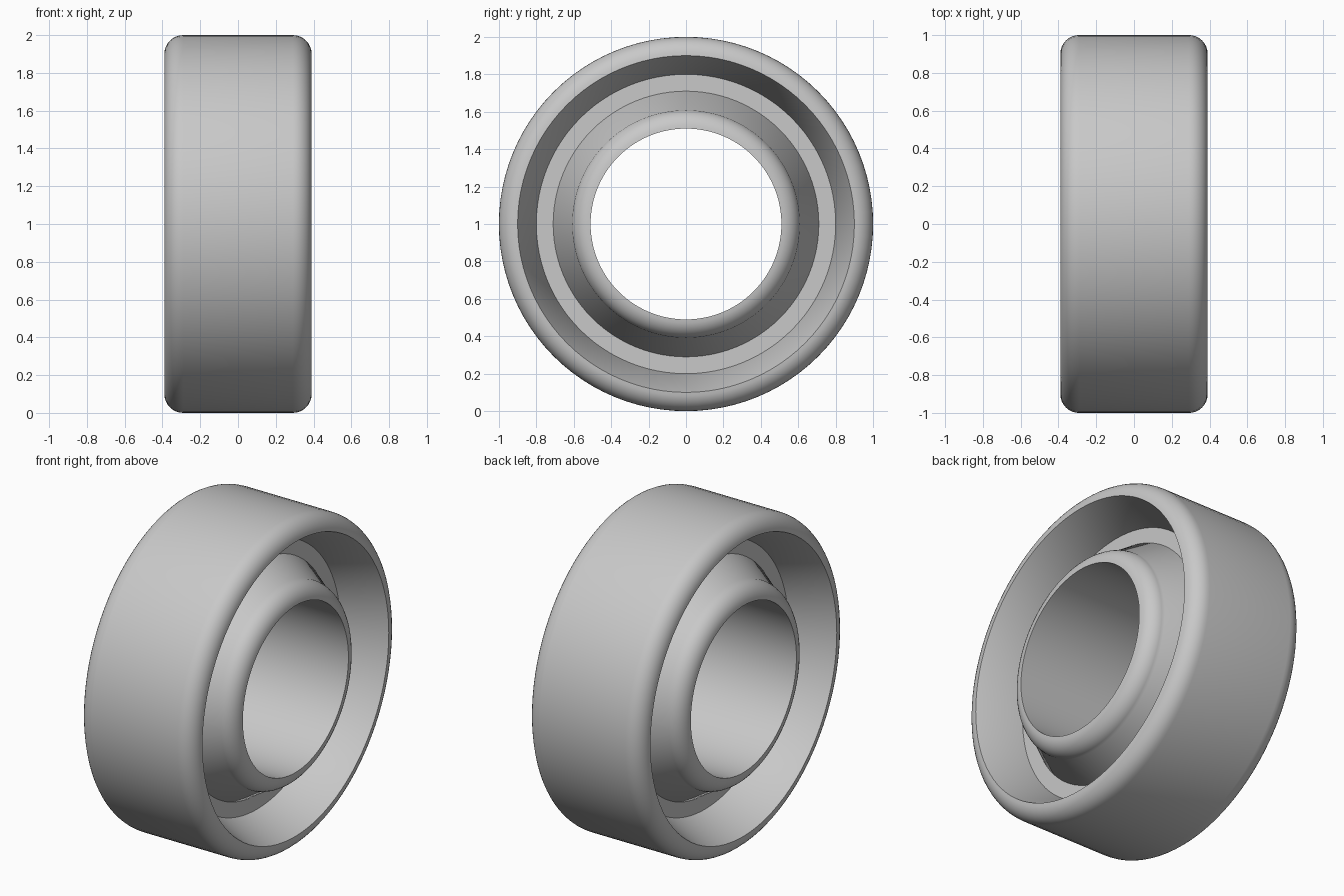
import bpy
import bmesh
import math

cube = bpy.data.objects.get("Cube")
if cube:
    bpy.data.objects.remove(cube, do_unlink=True)

SEGMENTS = 96
HALF_WIDTH = 0.39
RECESS = 0.135      # half thickness of the recessed web
FILLET = 0.1

steel = bpy.data.materials.new("grey steel")
steel.use_nodes = True
grey = (0.58, 0.58, 0.58, 1)
steel.diffuse_color = grey
steel.node_tree.nodes["Principled BSDF"].inputs["Base Color"].default_value = grey


def fillet(radius, steps=8):
    """Quarter round from the rim at radius + FILLET to the end face at radius."""
    points = []
    for i in range(steps + 1):
        a = math.pi / 2 * (1 - i / steps)
        points.append((HALF_WIDTH - FILLET + FILLET * math.cos(a),
                       radius + FILLET * math.sin(a)))
    return points


def lathe(name, half):
    """Mirror a half profile of (x, radius) and spin it into a closed ring."""
    profile = half + [(-x, r) for x, r in reversed(half)]
    bm = bmesh.new()
    rings = []
    for i in range(SEGMENTS):
        a = 2 * math.pi * i / SEGMENTS
        rings.append([bm.verts.new((x, r * math.cos(a), 1 + r * math.sin(a)))
                      for x, r in profile])
    n = len(profile)
    for i, ring in enumerate(rings):
        after = rings[(i + 1) % SEGMENTS]
        for j in range(n):
            k = (j + 1) % n
            bm.faces.new((ring[j], ring[k], after[k], after[j]))
    bmesh.ops.recalc_face_normals(bm, faces=bm.faces)
    mesh = bpy.data.meshes.new(name)
    bm.to_mesh(mesh)
    bm.free()
    mesh.materials.append(steel)
    obj = bpy.data.objects.new(name, mesh)
    bpy.context.collection.objects.link(obj)
    bpy.ops.object.select_all(action='DESELECT')
    obj.select_set(True)
    bpy.context.view_layer.objects.active = obj
    bpy.ops.object.shade_smooth_by_angle(angle=math.radians(40))


# Outer race: rounded outside, tapered inside
lathe("outer_race", fillet(0.9) + [(RECESS, 0.8)])

# Inner race: tapered shoulder, rounded lip and straight bore
lathe("inner_race", [(RECESS, 0.71)] + fillet(0.51))

# Flat web closing the gap between the races
lathe("web", [(RECESS, 0.81), (RECESS, 0.7)])
